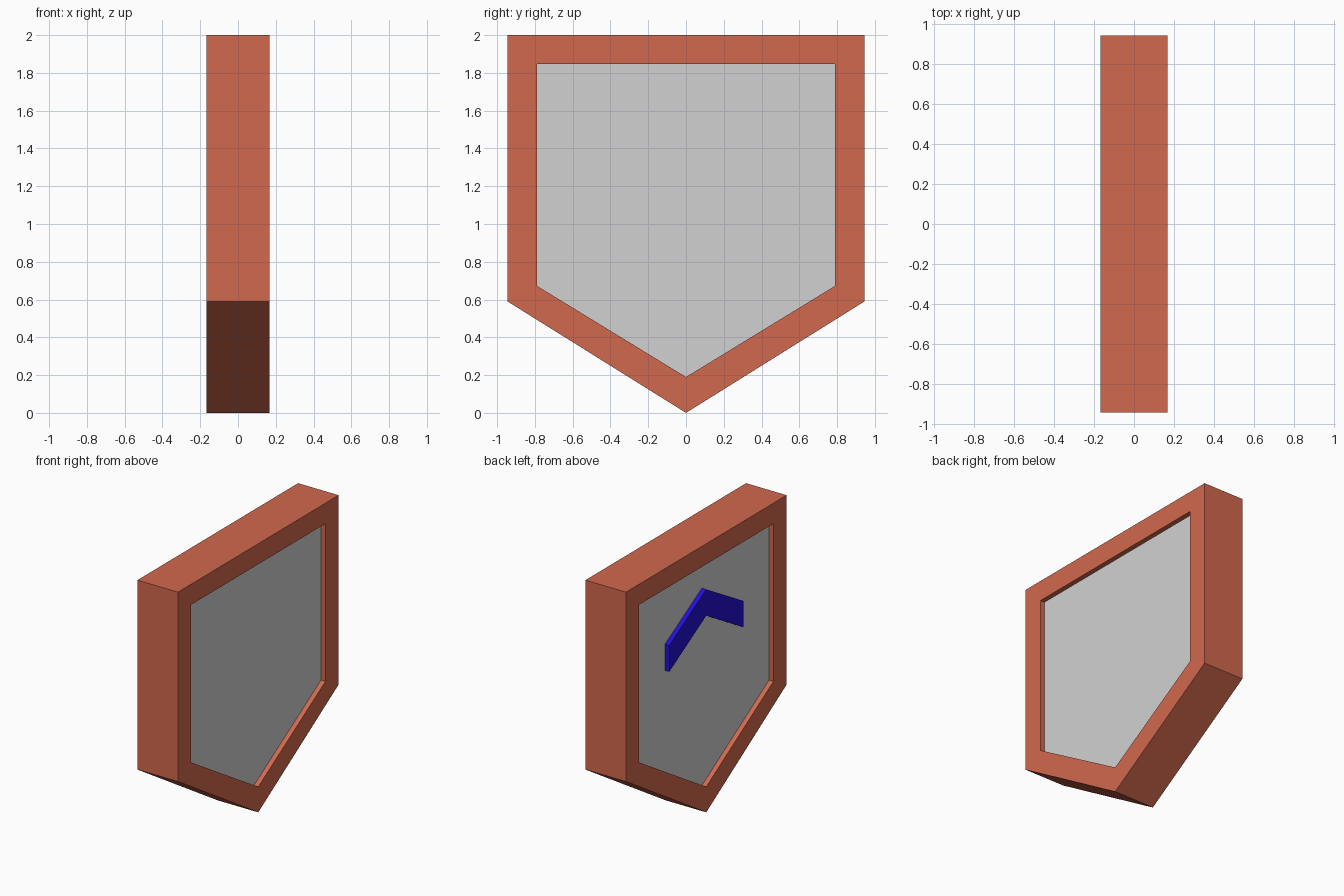
import bpy
import bmesh

cube = bpy.data.objects.get("Cube")
if cube:
    bpy.data.objects.remove(cube, do_unlink=True)


def make_material(name, rgb):
    mat = bpy.data.materials.new(name)
    mat.use_nodes = True
    color = (*rgb, 1.0)
    mat.diffuse_color = color
    bsdf = next(n for n in mat.node_tree.nodes if n.type == "BSDF_PRINCIPLED")
    bsdf.inputs["Base Color"].default_value = color
    return mat


def mirrored(half):
    """Close a (y, z) half outline, listed top to bottom, across y = 0."""
    return half + [(-y, z) for y, z in reversed(half) if y > 0]


def finish(name, bm, mat):
    bmesh.ops.recalc_face_normals(bm, faces=bm.faces)
    mesh = bpy.data.meshes.new(name)
    bm.to_mesh(mesh)
    bm.free()
    mesh.materials.append(mat)
    obj = bpy.data.objects.new(name, mesh)
    bpy.context.collection.objects.link(obj)
    return obj


def ring(bm, outline, x):
    return [bm.verts.new((x, y, z)) for y, z in outline]


def bridge(bm, a, b):
    n = len(a)
    for i in range(n):
        j = (i + 1) % n
        bm.faces.new((a[i], a[j], b[j], b[i]))


def prism(name, outline, x0, x1, mat):
    bm = bmesh.new()
    a, b = ring(bm, outline, x0), ring(bm, outline, x1)
    bm.faces.new(a)
    bm.faces.new(b)
    bridge(bm, a, b)
    return finish(name, bm, mat)


def hollow_prism(name, outer, inner, x0, x1, mat):
    bm = bmesh.new()
    loops = [ring(bm, o, x) for o, x in
             ((outer, x0), (outer, x1), (inner, x1), (inner, x0))]
    for i in range(4):
        bridge(bm, loops[i], loops[(i + 1) % 4])
    return finish(name, bm, mat)


terracotta = make_material("terracotta", (0.64, 0.14, 0.075))
light_grey = make_material("light_grey", (0.64, 0.64, 0.64))
blue = make_material("deep_blue", (0.017, 0.005, 0.64))

HALF = 0.167     # half thickness of the frame
PANEL = 0.131    # half thickness of the recessed panel

# Five-sided frame
outer = mirrored([(0.945, 2.0), (0.945, 0.59), (0, 0)])
inner = mirrored([(0.79, 1.847), (0.79, 0.673), (0, 0.19)])
hollow_prism("frame", outer, inner, -HALF, HALF, terracotta)

# Panel, its edge tucked into the frame
tucked = [(y * 1.03, 1 + (z - 1) * 1.03) for y, z in inner]
prism("panel", tucked, -PANEL, PANEL, light_grey)

# Chevron on one side only
chevron = [(0.435, 1.408), (0, 1.66), (-0.435, 1.408),
           (-0.435, 1.212), (0, 1.464), (0.435, 1.212)]
prism("chevron", chevron, -HALF, -PANEL + 0.01, blue)
